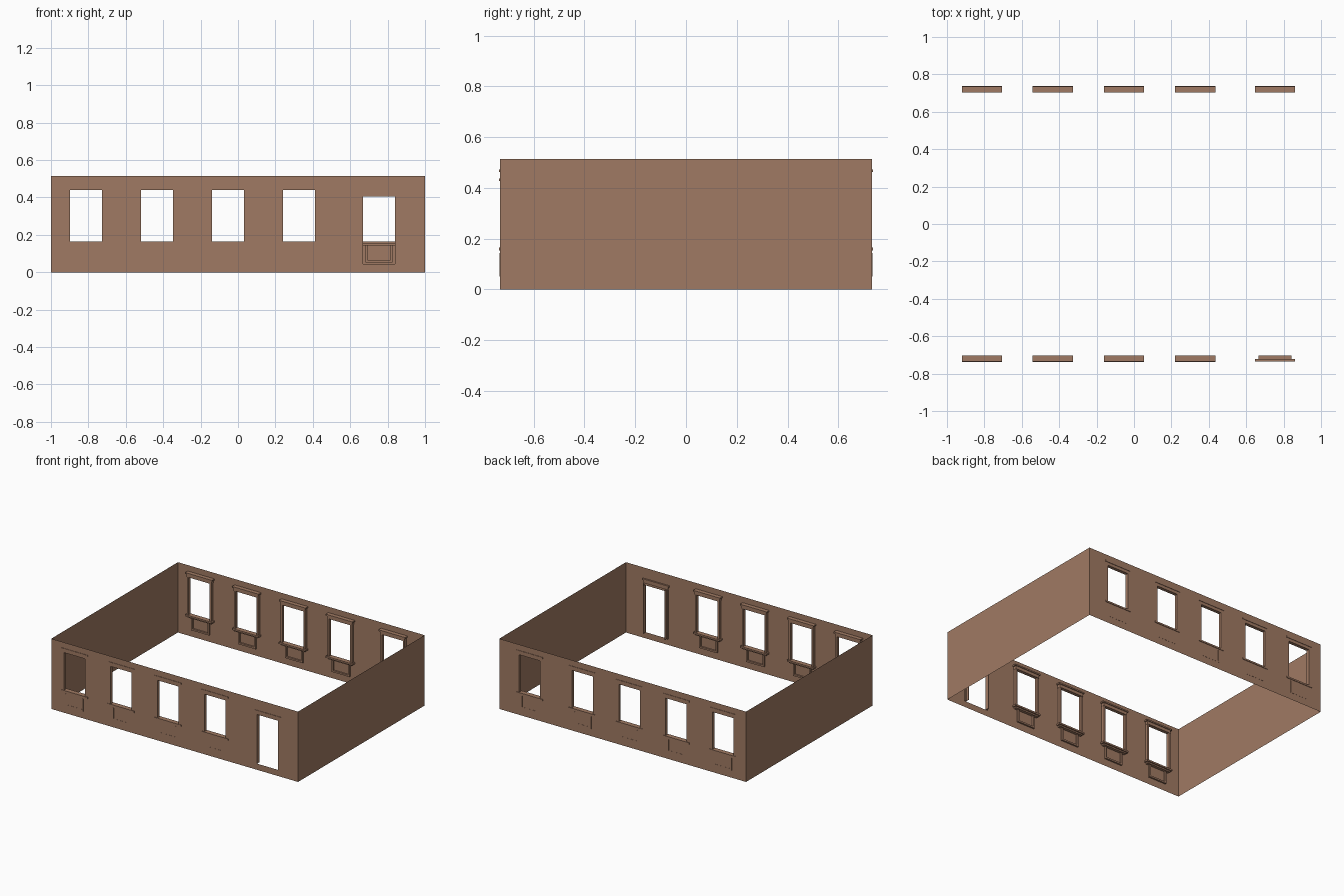
import bpy, bmesh

if "Cube" in bpy.data.objects:
    bpy.data.objects.remove(bpy.data.objects["Cube"])

W, D, H = 1.0, 0.733, 0.515          # half length, half depth, wall height
CENTRES = [-0.8125, -0.4335, -0.0535, 0.3265, 0.754]
HW = 0.0855                          # half opening width
WIN = (0.165, 0.44)                  # window opening heights
DOOR = (0.045, 0.405)                # door opening heights

brick = bpy.data.materials.new("warm_brown")
brick.diffuse_color = (0.352, 0.195, 0.125, 1)
brick.use_nodes = True
brick.node_tree.nodes["Principled BSDF"].inputs["Base Color"].default_value = brick.diffuse_color


def make(name, bm):
    bmesh.ops.recalc_face_normals(bm, faces=bm.faces)
    me = bpy.data.meshes.new(name)
    bm.to_mesh(me)
    bm.free()
    me.materials.append(brick)
    ob = bpy.data.objects.new(name, me)
    bpy.context.collection.objects.link(ob)
    return ob


def quad(bm, pts):
    bm.faces.new([bm.verts.new(p) for p in pts])


# Four sheet walls, with openings left out of the long ones
def long_wall(name, side, openings):
    bm = bmesh.new()
    y = side * D

    def rect(x0, x1, z0, z1):
        pts = [(x0, y, z0), (x1, y, z0), (x1, y, z1), (x0, y, z1)]
        quad(bm, pts if side < 0 else pts[::-1])

    zs = sorted({0, H} | {z for _, o in openings for z in o})
    x = -W
    for c, (lo, hi) in openings + [(W + HW, (0, 0))]:
        for a, b in zip(zs, zs[1:]):
            rect(x, c - HW, a, b)                      # pier
            if c < W and not (lo <= a and b <= hi):
                rect(c - HW, c + HW, a, b)             # above and below opening
        x = c + HW
    bmesh.ops.remove_doubles(bm, verts=bm.verts, dist=1e-5)
    me = bpy.data.meshes.new(name)
    bm.to_mesh(me)
    bm.free()
    me.materials.append(brick)
    bpy.context.collection.objects.link(bpy.data.objects.new(name, me))


long_wall("front_wall", -1, [(c, WIN) for c in CENTRES[:4]] + [(CENTRES[4], DOOR)])
long_wall("back_wall", 1, [(c, WIN) for c in CENTRES])
for s, name in ((-1, "left_wall"), (1, "right_wall")):
    me = bpy.data.meshes.new(name)
    pts = [(s * W, -D, 0), (s * W, D, 0), (s * W, D, H), (s * W, -D, H)]
    me.from_pydata(pts if s > 0 else pts[::-1], [], [(0, 1, 2, 3)])
    me.materials.append(brick)
    bpy.context.collection.objects.link(bpy.data.objects.new(name, me))


# Trim boxes: "out" is how far they poke outside, "inn" how far into the room
def box(bm, side, x0, x1, z0, z1, inn, out):
    ya, yb = side * (D + out), side * (D - inn)
    res = bmesh.ops.create_cube(bm, size=1)
    for v in res["verts"]:
        v.co = (x0 if v.co.x < 0 else x1, ya if v.co.y < 0 else yb,
                z0 if v.co.z < 0 else z1)


def window_trim(i, c, side):
    where = "front" if side < 0 else "back"
    lo, hi = WIN
    # casing: jambs, head board and cap
    bm = bmesh.new()
    for s in (-1, 1):
        a, b = sorted((c + s * HW, c + s * (HW + 0.013)))
        box(bm, side, a, b, lo, hi, 0.022, -0.0005)
    box(bm, side, c - 0.1, c + 0.1, hi, hi + 0.022, 0.024, -0.0005)
    box(bm, side, c - 0.108, c + 0.108, hi + 0.022, hi + 0.032, 0.03, 0.003)
    make(f"{where}_window_casing_{i}", bm)
    # sill
    bm = bmesh.new()
    box(bm, side, c - 0.108, c + 0.108, lo - 0.012, lo, 0.031, 0.004)
    box(bm, side, c - 0.096, c + 0.096, lo - 0.022, lo - 0.012, 0.022, -0.0005)
    make(f"{where}_window_sill_{i}", bm)
    # apron frame under the sill
    bm = bmesh.new()
    for s in (-1, 1):
        a, b = sorted((c + s * 0.06, c + s * 0.072))
        box(bm, side, a, b, 0.052, lo - 0.022, 0.012, 0.001)
    box(bm, side, c - 0.06, c + 0.06, 0.052, 0.064, 0.012, 0.001)
    make(f"{where}_window_apron_{i}", bm)


for side in (-1, 1):
    for i, c in enumerate(CENTRES):
        if side > 0 or i < 4:
            window_trim(i + 1, c, side)

# Door reveal (thin lining of the opening) and flat architrave
c, (lo, hi) = CENTRES[4], DOOR
bm = bmesh.new()
for s in (-1, 1):
    a, b = sorted((c + s * HW, c + s * (HW + 0.003)))
    box(bm, -1, a, b, lo, hi, 0.03, -0.0005)
box(bm, -1, c - HW, c + HW, hi, hi + 0.003, 0.03, -0.0005)
make("door_reveal", bm)
bm = bmesh.new()
for s in (-1, 1):
    a, b = sorted((c + s * (HW + 0.003), c + s * (HW + 0.013)))
    box(bm, -1, a, b, lo, hi, 0.01, -0.0005)
box(bm, -1, c - 0.1, c + 0.1, hi + 0.003, hi + 0.022, 0.01, -0.0005)
box(bm, -1, c - 0.108, c + 0.108, hi + 0.022, hi + 0.032, 0.012, 0.003)
make("door_architrave", bm)
